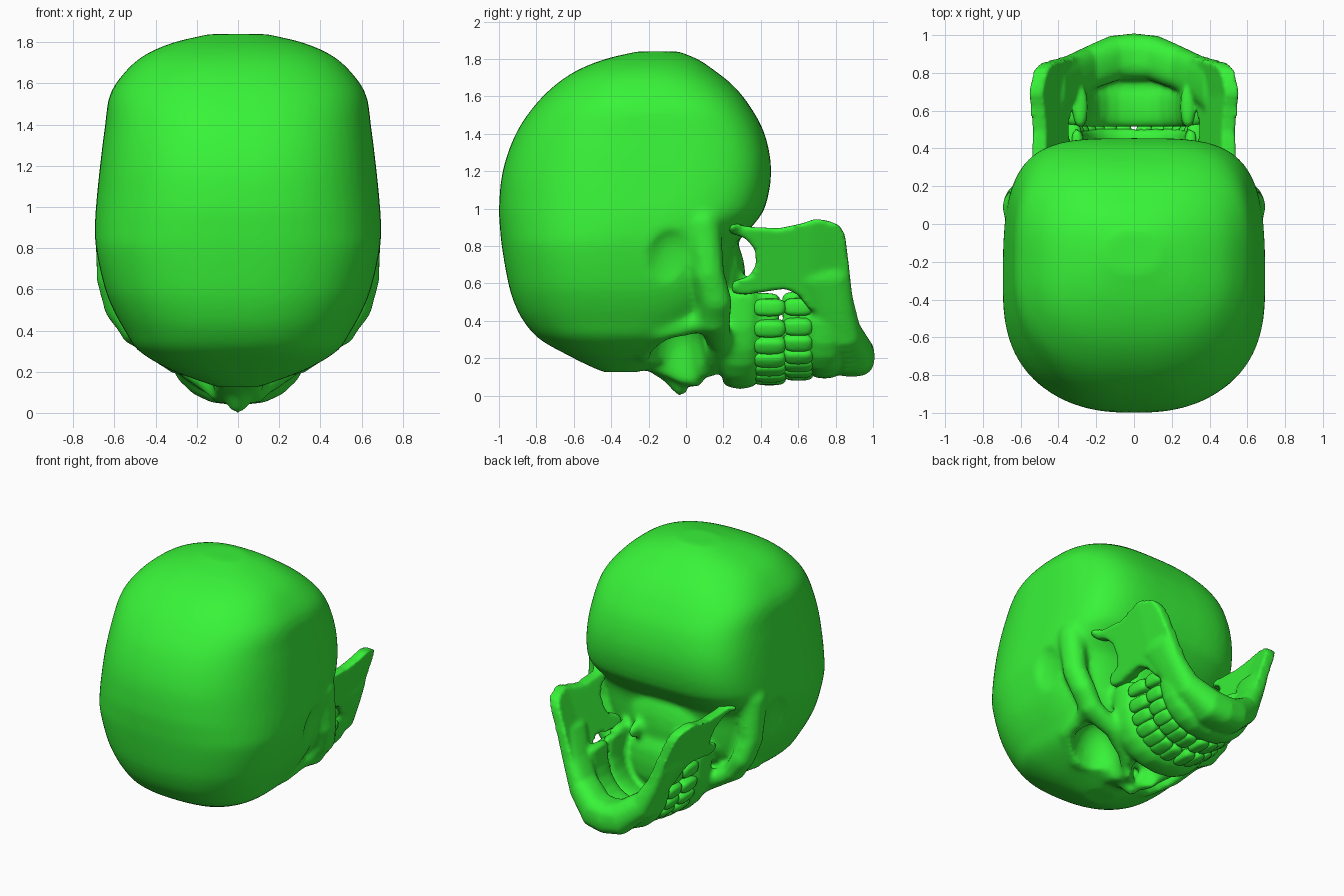
import bpy, bmesh, math
from mathutils import Vector

if "Cube" in bpy.data.objects:
    bpy.data.objects.remove(bpy.data.objects["Cube"])

bone = bpy.data.materials.new("green_bone")
bone.diffuse_color = (0.04, 0.9, 0.04, 1)
bone.use_nodes = True
bone.node_tree.nodes["Principled BSDF"].inputs["Base Color"].default_value = bone.diffuse_color


def spow(v, p):
    return math.copysign(abs(v) ** p, v)


def blob(bm, c, r, p=1.0, seg=16, rot=0.0):
    """Ellipsoid, boxier when p is below 1, turned about y by rot."""
    vs = bmesh.ops.create_uvsphere(bm, u_segments=seg, v_segments=seg // 2 + 2, radius=1)["verts"]
    ca, sa = math.cos(rot), math.sin(rot)
    for v in vs:
        x, y, z = [spow(k, p) * s for k, s in zip(v.co, r)]
        v.co = (c[0] + x * ca + z * sa, c[1] + y, c[2] - x * sa + z * ca)


def pair(bm, c, r, p=1.0):
    for s in (-1, 1):
        blob(bm, (s * c[0], c[1], c[2]), r, p)


def limb(bm, pts, p=1.0, steps=5):
    """Chain of blobs on both sides; pts = (centre, radii)."""
    for (c0, r0), (c1, r1) in zip(pts, pts[1:]):
        for i in range(steps):
            t = i / steps
            pair(bm, Vector(c0).lerp(Vector(c1), t), Vector(r0).lerp(Vector(r1), t), p)
    pair(bm, *pts[-1], p)


def fuse(ob, voxel):
    m = ob.modifiers.new("fuse", 'REMESH')
    m.mode, m.voxel_size = 'VOXEL', voxel
    dg = bpy.context.evaluated_depsgraph_get()
    ob.data = bpy.data.meshes.new_from_object(ob.evaluated_get(dg))
    ob.modifiers.clear()


def finish(bm, name, voxel=None, carve=None):
    """Make the object; optionally fuse its pieces, carve hollows and soften."""
    bmesh.ops.recalc_face_normals(bm, faces=bm.faces)
    me = bpy.data.meshes.new(name)
    bm.to_mesh(me)
    bm.free()
    ob = bpy.data.objects.new(name, me)
    bpy.context.collection.objects.link(ob)
    if voxel:
        fuse(ob, voxel)
        if carve:
            for v in ob.data.vertices:
                carve(v.co)
            fuse(ob, voxel)
        m = ob.modifiers.new("soften", 'SMOOTH')
        m.factor, m.iterations = 0.5, 6
    ob.data.materials.clear()
    ob.data.materials.append(bone)
    for f in ob.data.polygons:
        f.use_smooth = True
    return ob


def carve_sockets(co):
    """Push the surface in for eye sockets, nose opening and temples."""
    for cx, cy, cz, rx, ry, rz in ((0.29, -0.045, 0.2, 0.17, 0.145, 0.26),
                                   (0, 0.11, 0.10, 0.10, 0.08, 0.13)):
        e = ((abs(co.x) - cx) / rx) ** 2 + ((co.y - cy) / ry) ** 2
        if e < 1:
            co.z = max(co.z, cz + rz * math.sqrt(1 - e))
    e = ((co.y + 0.07) / 0.16) ** 2 + ((co.z - 0.66) / 0.24) ** 2
    if e < 1:
        far = 0.71 - 0.08 * math.sqrt(1 - e)
        co.x = max(-far, min(far, co.x))


# Braincase: rings stacked in z (z, y min, y max, half width, squareness of the +y side)
rings = [(0.125, -0.44, -0.26, 0.10, 0.8), (0.16, -0.52, -0.16, 0.20, 0.8),
         (0.21, -0.62, -0.05, 0.33, 0.75), (0.30, -0.78, 0.08, 0.48, 0.7),
         (0.40, -0.87, 0.18, 0.55, 0.65), (0.50, -0.92, 0.22, 0.605, 0.6),
         (0.60, -0.95, 0.23, 0.645, 0.58), (0.80, -0.985, 0.26, 0.69, 0.58),
         (0.90, -0.995, 0.35, 0.695, 0.56), (1.00, -1.0, 0.42, 0.69, 0.52),
         (1.20, -0.98, 0.455, 0.67, 0.52), (1.40, -0.91, 0.42, 0.645, 0.55),
         (1.55, -0.81, 0.34, 0.62, 0.6), (1.66, -0.70, 0.25, 0.545, 0.68),
         (1.74, -0.58, 0.15, 0.45, 0.75), (1.80, -0.43, 0.06, 0.31, 0.8),
         (1.84, -0.26, -0.04, 0.14, 0.85)]


def between(k, t):
    """Smooth in-between ring."""
    a, b, c, d = [rings[max(0, min(len(rings) - 1, k + o))] for o in (-1, 0, 1, 2)]
    h = c[0] - b[0]
    out = [b[0] + h * t]
    for i in range(1, 5):
        m0 = (c[i] - a[i]) / (c[0] - a[0]) * h
        m1 = (d[i] - b[i]) / (d[0] - b[0]) * h
        out.append((2*t**3 - 3*t*t + 1) * b[i] + (t**3 - 2*t*t + t) * m0
                   + (3*t*t - 2*t**3) * c[i] + (t**3 - t*t) * m1)
    return out


bm = bmesh.new()
N = 64
loops = []
for z, y0, y1, w, p in [between(k, t / 4) for k in range(len(rings) - 1) for t in range(4)] + rings[-1:]:
    lp = []
    for i in range(N):
        a = 2 * math.pi * i / N
        q = p if math.sin(a) > 0 else 0.82
        lp.append(bm.verts.new((w * spow(math.cos(a), q),
                                (y0 + y1) / 2 + (y1 - y0) / 2 * spow(math.sin(a), q), z)))
    loops.append(lp)
for a, b in zip(loops, loops[1:]):
    for i in range(N):
        bm.faces.new((a[i], a[(i + 1) % N], b[(i + 1) % N], b[i]))
bm.faces.new(loops[0])
bm.faces.new(loops[-1])

# Brow, outer eye rim, cheekbone and cheek arch
limb(bm, [((0, -0.2, 0.20), (0.07, 0.07, 0.06)), ((0.28, -0.23, 0.24), (0.07, 0.06, 0.06)),
          ((0.46, -0.14, 0.35), (0.05, 0.07, 0.06)), ((0.48, 0.05, 0.38), (0.05, 0.07, 0.05)),
          ((0.5, 0.15, 0.40), (0.07, 0.09, 0.06)), ((0.57, 0.16, 0.5), (0.08, 0.09, 0.06)),
          ((0.61, 0.12, 0.65), (0.08, 0.09, 0.06)), ((0.61, 0.09, 0.92), (0.09, 0.10, 0.09))])
# Lower eye rim and nose sides
limb(bm, [((0.05, -0.2, 0.19), (0.05, 0.05, 0.06)), ((0.10, 0.0, 0.13), (0.05, 0.07, 0.07)),
          ((0.16, 0.13, 0.19), (0.05, 0.08, 0.09)), ((0.32, 0.18, 0.28), (0.06, 0.07, 0.06)),
          ((0.5, 0.15, 0.39), (0.07, 0.09, 0.06))])
# Nasal bridge and its side walls
limb(bm, [((0, -0.2, 0.19), (0.05, 0.05, 0.05)), ((0, -0.08, 0.11), (0.07, 0.05, 0.05)),
          ((0, -0.03, 0.055), (0.05, 0.045, 0.06))])
limb(bm, [((0.03, -0.04, 0.09), (0.04, 0.05, 0.045)), ((0.09, 0.06, 0.10), (0.045, 0.05, 0.06))])
# Upper jaw, palate and skull base
blob(bm, (0, 0.16, 0.36), (0.29, 0.2, 0.23), 0.75)
blob(bm, (0, 0.2, 0.62), (0.3, 0.12, 0.25))
pair(bm, (0.17, 0.27, 0.58), (0.04, 0.14, 0.07))


def arch(a, y, w=0.325, d=0.43):
    """Point on the horseshoe that the teeth follow."""
    return (w * spow(math.sin(a), 0.82), y, 0.52 - d * spow(math.cos(a), 0.82))


ang = [math.radians(k * 15) for k in range(7)]
limb(bm, [(arch(a, 0.29), (0.055, 0.10, 0.055)) for a in ang], 0.85, 3)
limb(bm, [(arch(a, 0.42, 0.30, 0.40), (0.035, 0.09, 0.035)) for a in ang], 0.8, 3)
finish(bm, "skull", 0.018, carve_sockets)

# Lower jaw: body, tooth ridge and inner wall behind the teeth
bm = bmesh.new()
limb(bm, [((0, 0.885, 0.21), (0.08, 0.125, 0.11)), ((0.10, 0.88, 0.225), (0.08, 0.12, 0.11)),
          ((0.25, 0.82, 0.34), (0.07, 0.115, 0.09)), ((0.33, 0.78, 0.49), (0.06, 0.12, 0.07)),
          ((0.40, 0.73, 0.64), (0.05, 0.14, 0.07))], 0.75)
limb(bm, [(arch(a, 0.74, 0.315, 0.38), (0.05, 0.085, 0.05)) for a in ang[:6]], 0.85, 3)
limb(bm, [(arch(a, 0.62, 0.285, 0.36), (0.04, 0.11, 0.04)) for a in ang], 0.8, 3)

# Lower jaw: upright branches with hinge and front spur
outline = [(0.89, 0.52), (0.87, 0.70), (0.85, 0.86), (0.82, 0.91), (0.76, 0.935), (0.69, 0.945),
           (0.62, 0.92), (0.5, 0.895), (0.36, 0.9), (0.21, 0.925), (0.21, 0.88), (0.32, 0.84),
           (0.37, 0.78), (0.375, 0.70), (0.34, 0.64), (0.25, 0.61), (0.24, 0.55), (0.32, 0.54),
           (0.45, 0.56), (0.53, 0.572), (0.60, 0.54), (0.66, 0.46), (0.86, 0.46)]
n = len(outline)
for s in (-1, 1):
    sides = [[bm.verts.new((s * (0.505 + t - (0.9 - z) * 0.38 - max(0, y - 0.7) * 0.15), y, z))
              for y, z in outline] for t in (-0.04, 0.04)]
    for i in range(n):
        j = (i + 1) % n
        bm.faces.new((sides[0][i], sides[0][j], sides[1][j], sides[1][i]))
    bmesh.ops.triangulate(bm, faces=[bm.faces.new(sd) for sd in sides])
pair(bm, (0.5, 0.25, 0.9), (0.08, 0.04, 0.03))
finish(bm, "lower_jaw", 0.014)

# Teeth: two rows of fourteen, each turned to follow the arch
for name, y, h, w, d in (("upper_teeth", 0.445, 0.09, 0.325, 0.43),
                         ("lower_teeth", 0.6, 0.08, 0.315, 0.405)):
    bm = bmesh.new()
    for i in range(14):
        a = math.radians(-86 + 172 * i / 13)
        blob(bm, arch(a, y, w, d), (0.048, h, 0.048 if abs(a) > 0.75 else 0.036), 0.65, 16, -a)
    finish(bm, name)
